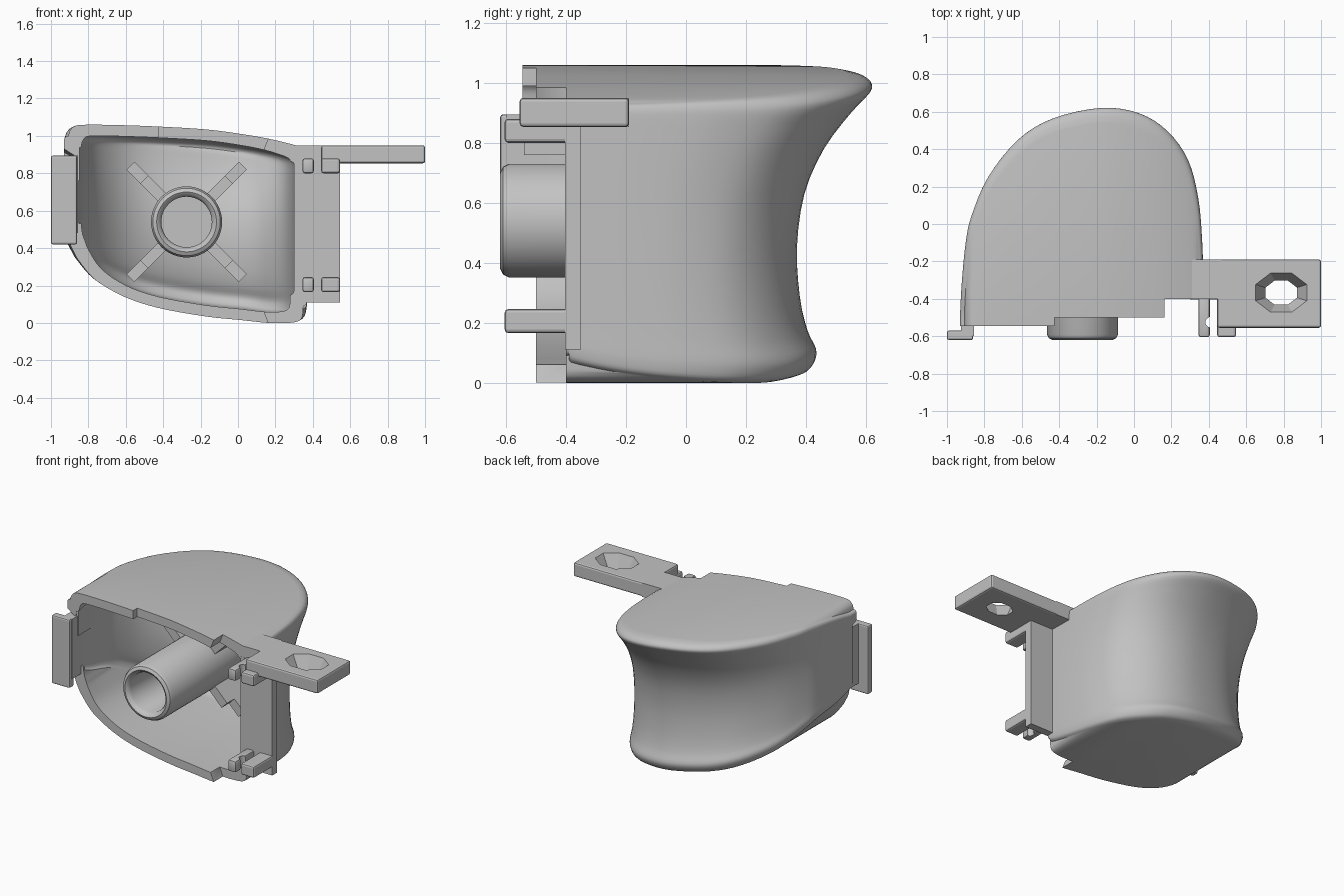
import bpy, bmesh, math
from mathutils import Matrix, Vector

cube = bpy.data.objects.get("Cube")
if cube:
    bpy.data.objects.remove(cube, do_unlink=True)

grey = bpy.data.materials.new("matte_grey")
grey.use_nodes = True
TONE = (0.54, 0.54, 0.54, 1)
grey.diffuse_color = TONE
grey.node_tree.nodes["Principled BSDF"].inputs["Base Color"].default_value = TONE


def make(name, bm):
    bmesh.ops.recalc_face_normals(bm, faces=bm.faces)
    mesh = bpy.data.meshes.new(name)
    bm.to_mesh(mesh)
    bm.free()
    mesh.materials.append(grey)
    obj = bpy.data.objects.new(name, mesh)
    bpy.context.collection.objects.link(obj)
    return obj


def box(name, xs, ys, zs, bevel=0.0):
    bm = bmesh.new()
    bmesh.ops.create_cube(bm, size=1)
    for v in bm.verts:
        v.co = [lo + (c + 0.5) * (hi - lo) for c, (lo, hi) in zip(v.co, (xs, ys, zs))]
    if bevel:
        bmesh.ops.bevel(bm, geom=bm.edges[:], offset=bevel, segments=2,
                        profile=0.5, affect='EDGES')
    return make(name, bm)


def carve(obj, cutter):
    # Subtract the cutter, bake the result and drop the cutter
    cutter.hide_render = True
    mod = obj.modifiers.new("cut", 'BOOLEAN')
    mod.operation, mod.solver, mod.object = 'DIFFERENCE', 'EXACT', cutter
    bpy.context.view_layer.update()
    deps = bpy.context.evaluated_depsgraph_get()
    baked = bpy.data.meshes.new_from_object(obj.evaluated_get(deps))
    obj.modifiers.clear()
    obj.data = baked
    bpy.data.objects.remove(cutter, do_unlink=True)


def smooth(obj, angle=35):
    bpy.ops.object.select_all(action='DESELECT')
    obj.select_set(True)
    bpy.context.view_layer.objects.active = obj
    bpy.ops.object.shade_smooth_by_angle(angle=math.radians(angle))


def spline(points, steps):
    # Smooth curve through points of any dimension
    pts = [Vector(p) for p in points]
    pts = [pts[0]] + pts + [pts[-1]]
    out = []
    for a, b, c, d in zip(pts, pts[1:], pts[2:], pts[3:]):
        for k in range(steps):
            t = k / steps
            out.append(b + (c - a) * (t / 2) + (a * 2 - b * 5 + c * 4 - d) * (t * t / 2)
                       + (b * 3 - a - c * 3 + d) * (t ** 3 / 2))
    return out + [pts[-1]]


# Plan outline with underside and top heights: x, back y, bottom z, top z
PLAN = spline([
    (-.93, -.48, .47, 1.0), (-.92, -.3, .42, 1.03), (-.9, -.1, .38, 1.05),
    (-.87, .04, .33, 1.058), (-.78, .25, .23, 1.06), (-.62, .45, .14, 1.057),
    (-.43, .565, .08, 1.05), (-.17, .62, .035, 1.035), (.03, .59, .015, 1.01),
    (.18, .495, 0, .985), (.29, .34, 0, .96), (.345, .13, .01, .945),
    (.365, -.1, .03, .935), (.37, -.3, .06, .93), (.372, -.42, .09, .925)], 4)
# Waisted wall: relative height, furthest back y, edge rounding
WALL = spline([
    (0, .36, .035), (.012, .405, .012), (.045, .43, .002), (.08, .433, 0),
    (.14, .405, 0), (.25, .38, 0), (.42, .37, 0), (.6, .395, 0), (.75, .46, 0),
    (.87, .55, 0), (.94, .615, 0), (.97, .615, .002), (.99, .585, .012),
    (1, .54, .035)], 3)
MID, HALF, BASE = -.28, .65, -.55

# Columns tagged by rim zone, doubled where the front rim steps back
COLUMNS = []
for p in PLAN:
    zones = [z for z, lo, hi in ((0, -1, -.43), (1, -.43, .18), (2, .18, 1))
             if lo - 1e-4 <= p[0] <= hi + 1e-4]
    COLUMNS += [(p, zone) for zone in zones]
LAST, TOP = len(COLUMNS) - 1, len(WALL) - 1
RIM = ([(i, 0) for i in range(LAST)] + [(LAST, j) for j in range(TOP)]
       + [(i, TOP) for i in range(LAST, 0, -1)] + [(0, j) for j in range(TOP, 0, -1)])
RIM_PAIRS = list(zip(RIM, RIM[1:] + RIM[:1]))


def skin(bm, inset):
    # Curved wall, floor and roof of one skin; returns its front edge
    rear, front = {}, {}
    for i, ((x, back, low, high), zone) in enumerate(COLUMNS):
        for j, (v, reach, rounding) in enumerate(WALL):
            lip = (-.545 if v > .85 else -.5, -.5, -.4)[zone]
            px = MID + (x - MID) * (1 - rounding)
            px -= inset * 1.15 * ((x - MID) / HALF) ** 3
            py = BASE + (back - BASE) * (reach - BASE) / (.62 - BASE) - inset
            pz = low + inset + v * (high - low - 2 * inset)
            rear[i, j] = bm.verts.new((px, max(py, lip + .01), pz))
            if (i, j) in RIM:
                front[i, j] = bm.verts.new((px, lip, pz))
    for i in range(LAST):
        for j in range(TOP):
            bm.faces.new((rear[i, j], rear[i + 1, j], rear[i + 1, j + 1], rear[i, j + 1]))
    for a, b in RIM_PAIRS:
        bm.faces.new((rear[a], rear[b], front[b], front[a]))
    return front


# Hollow housing: outer and inner skins joined by the stepped front rim
bm = bmesh.new()
outer, inner = skin(bm, 0), skin(bm, .06)
for a, b in RIM_PAIRS:
    bm.faces.new((outer[a], outer[b], inner[b], inner[a]))
bmesh.ops.remove_doubles(bm, verts=bm.verts, dist=1e-5)
smooth(make("housing_shell", bm))

# Central tube: turned ring profile of radius and y
TUBE = [(0, .285), (.19, .285), (.19, -.59), (.18, -.61), (.16, -.62),
        (.145, -.61), (.135, -.59), (.135, .22), (0, .22)]
bm = bmesh.new()
ring = [bm.verts.new((r, y, 0)) for r, y in TUBE]
edges = [bm.edges.new(pair) for pair in zip(ring, ring[1:])]
bmesh.ops.spin(bm, geom=ring + edges, cent=(0, 0, 0), axis=(0, 1, 0),
               angle=math.tau, steps=48)
bmesh.ops.remove_doubles(bm, verts=bm.verts, dist=.0005)
tube = make("central_tube", bm)
tube.location = (-.275, 0, .54)
smooth(tube)

# Four diagonal ribs, each with a lower outer step
for i in range(4):
    for part, reach, start in (("inner", (.17, .32), -.08), ("outer", (.3, .425), 0)):
        rib = box(f"rib_{part}_{i + 1}", reach, (start, .26), (-.03, .03))
        rib.data.transform(Matrix.Translation((-.275, 0, .54))
                           @ Matrix.Rotation(math.radians(45 + 90 * i), 4, 'Y'))

# Flange beside the housing and its paired clips
box("side_flange", (.3, .545), (-.403, -.35), (.11, .87))
for level, low in (("lower", .165), ("upper", .8)):
    span = (low, low + .08)
    hook = box(f"{level}_hook", (.345, .405), (-.605, -.38), span, .012)
    bm = bmesh.new()
    bmesh.ops.create_cone(bm, cap_ends=True, segments=20, radius1=.028,
                          radius2=.028, depth=.4)
    groove = make("groove", bm)
    groove.location = (.41, -.525, low)
    carve(hook, groove)
    smooth(hook)
    box(f"{level}_clip", (.445, .545), (-.605, -.38), span, .012)

# Mounting tab with a tapered opening
tab = box("mounting_tab", (.445, 1), (-.555, -.19), (.853, .95), .012)
bm = bmesh.new()
bmesh.ops.create_cone(bm, cap_ends=True, segments=8, radius1=.6, radius2=1.1, depth=1,
                      matrix=Matrix.Rotation(math.pi / 8, 4, 'Z'))
bmesh.ops.scale(bm, vec=(.14, .107, .12), verts=bm.verts)
opening = make("opening", bm)
opening.location = (.787, -.367, .9)
carve(tab, opening)
box("tab_root", (.31, .47), (-.402, -.19), (.853, .949))

# Side plate on the other edge, with its bridge and inner catch
box("side_plate", (-1, -.86), (-.62, -.57), (.42, .895), .01)
box("plate_bridge", (-.925, -.855), (-.6, -.46), (.48, .895))
box("inner_catch", (-.87, -.848), (-.54, -.36), (.76, .95))
